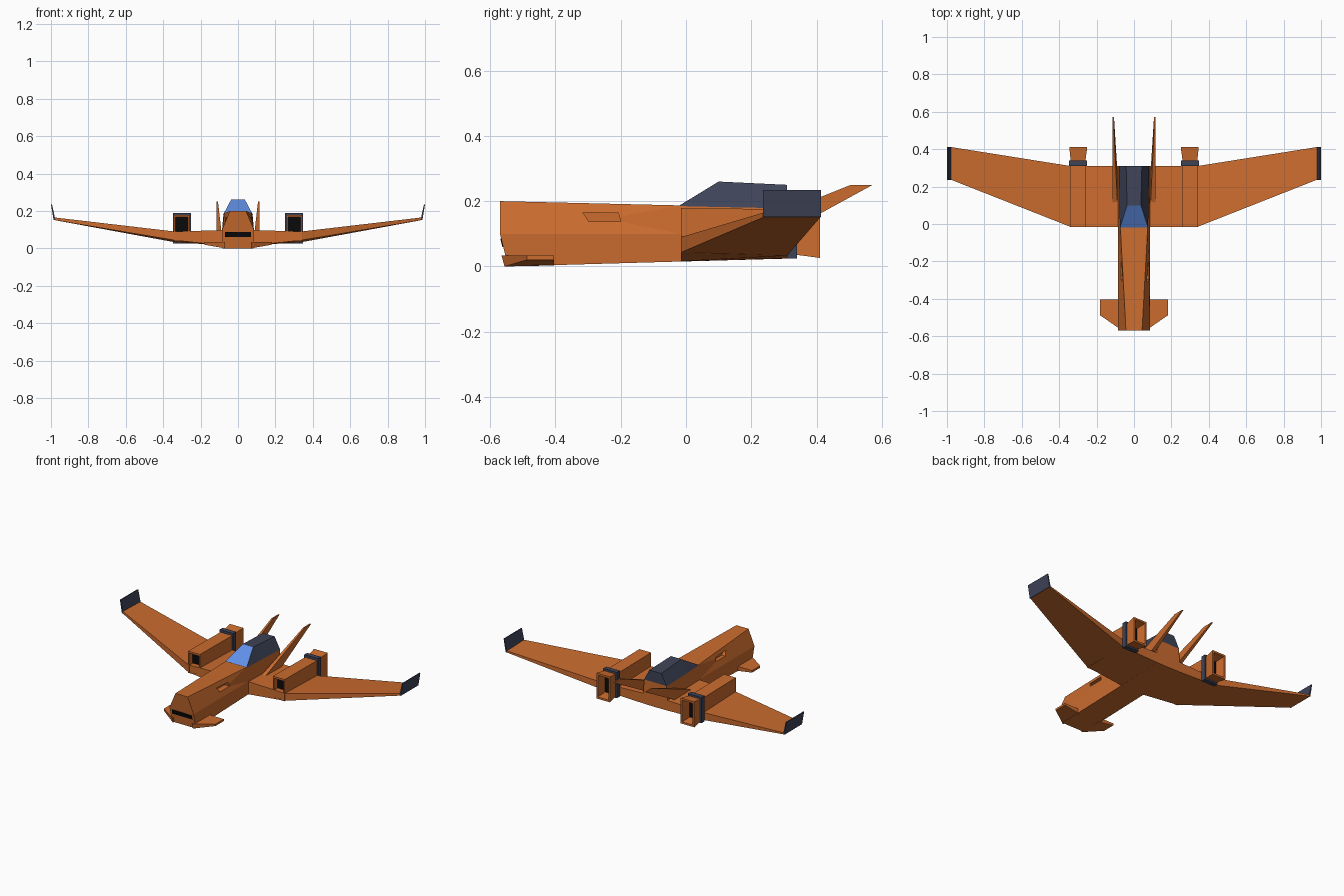
import bpy, bmesh

if "Cube" in bpy.data.objects:
    bpy.data.objects.remove(bpy.data.objects["Cube"])


def material(name, rgb):
    m = bpy.data.materials.new(name)
    m.diffuse_color = (*rgb, 1)
    m.use_nodes = True
    m.node_tree.nodes["Principled BSDF"].inputs["Base Color"].default_value = m.diffuse_color
    return m


ORANGE = material("orange paint", (0.60, 0.15, 0.028))
NAVY = material("dark slate", (0.048, 0.056, 0.095))
BLUE = material("blue glass", (0.12, 0.28, 0.80))
BLACK = material("black opening", (0.003, 0.003, 0.003))


def loft(name, sections, mats, mirror=False, rule=None):
    """Join equal point loops into a closed solid; rule(face) picks the material."""
    bm = bmesh.new()
    rings = [[bm.verts.new(p) for p in s] for s in sections]
    n = len(rings[0])
    for a, b in zip(rings, rings[1:]):
        for i in range(n):
            j = (i + 1) % n
            bm.faces.new((a[i], a[j], b[j], b[i]))
    bm.faces.new(rings[0])
    bm.faces.new(rings[-1])
    bmesh.ops.recalc_face_normals(bm, faces=bm.faces)
    if rule:
        for f in bm.faces:
            f.material_index = rule(f)
    me = bpy.data.meshes.new(name)
    bm.to_mesh(me)
    bm.free()
    for m in mats:
        me.materials.append(m)
    ob = bpy.data.objects.new(name, me)
    bpy.context.collection.objects.link(ob)
    if mirror:
        ob.modifiers.new("mirror", "MIRROR").use_clip = False
    return ob


def rect(x0, x1, z0, z1, y):
    """Rectangle facing along y."""
    return [(x0, y, z0), (x1, y, z0), (x1, y, z1), (x0, y, z1)]


def hull(y_low, y_mid, bottom, top, half_top):
    """Six-sided fuselage section."""
    return [(-0.083, y_low, bottom), (0.083, y_low, bottom),
            (0.085, y_mid, 0.10), (half_top, y_mid, top),
            (-half_top, y_mid, top), (-0.085, y_mid, 0.10)]


# Fuselage with raked chin
fuselage = loft("fuselage", [hull(-0.545, -0.57, 0.0, 0.20, 0.043),
                             hull(-0.02, -0.02, 0.015, 0.187, 0.073),
                             hull(0.31, 0.31, 0.025, 0.18, 0.078)], [ORANGE])

# Side vents recessed into the fuselage
vent = [(-0.317, 0.166), (-0.207, 0.163), (-0.2, 0.137), (-0.297, 0.137)]
cutter = loft("vent_cutter", [[(x, y, z) for y, z in vent] for x in (0.045, 0.12)],
              [ORANGE], mirror=True)
cutter.hide_render = True
cutter.hide_viewport = True
cut = fuselage.modifiers.new("vents", "BOOLEAN")
cut.operation = "DIFFERENCE"
cut.object = cutter

# Nose slot, a thin plate on the raked chin
loft("nose_slot", [[(s * 0.07, y + o, z) for s, y, z in
                    ((-1, -0.5595, 0.06), (1, -0.5595, 0.06), (1, -0.566, 0.086), (-1, -0.566, 0.086))]
                   for o in (-0.003, 0.004)], [BLACK])

# Canopy: blue windscreen in front, slate behind
loft("canopy", [[(-0.075, -0.02, 0.185), (0.075, -0.02, 0.185),
                 (0.0745, -0.018, 0.188), (-0.0745, -0.018, 0.188)],
                [(-0.078, 0.1, 0.182), (0.078, 0.1, 0.182), (0.037, 0.1, 0.26), (-0.037, 0.1, 0.26)],
                [(-0.08, 0.31, 0.178), (0.08, 0.31, 0.178), (0.042, 0.31, 0.25), (-0.042, 0.31, 0.25)]],
     [NAVY, BLUE], rule=lambda f: int(f.normal.y < -0.3 and f.normal.z > 0.3))


# Main wing: flat centre and rising outer panel
def wing(x, front, back, zf0, zf1, zb0, zb1):
    return [(x, front, zf0), (x, back, zb0), (x, back, zb1), (x, front, zf1)]


loft("main_wing", [wing(0, -0.015, 0.31, 0.015, 0.097, 0.024, 0.09),
                   wing(0.085, -0.015, 0.31, 0.016, 0.097, 0.025, 0.09),
                   wing(0.34, -0.015, 0.31, 0.043, 0.09, 0.033, 0.08),
                   wing(0.982, 0.238, 0.412, 0.151, 0.165, 0.151, 0.161)], [ORANGE], mirror=True)

# Upturned wing tips
loft("wing_tip", [[(x, y, z) for x, y in ((i, 0.236), (o, 0.236), (o, 0.413), (i, 0.413))]
                  for i, o, z in ((0.976, 0.986, 0.151), (0.994, 1.0, 0.234))], [NAVY], mirror=True)

# Small nose wings
loft("nose_wing", [[(0.07, -0.556, 0.0), (0.07, -0.405, 0.003), (0.07, -0.405, 0.033), (0.07, -0.565, 0.033)],
                   [(0.183, -0.487, 0.02), (0.183, -0.405, 0.02), (0.183, -0.405, 0.033), (0.183, -0.487, 0.033)]],
     [ORANGE], mirror=True)

# Engine housings with a deep black intake
loft("engine_housing", [rect(0.266, 0.334, 0.048, 0.167, 0.02), rect(0.266, 0.334, 0.048, 0.167, -0.016),
                        rect(0.258, 0.341, 0.04, 0.179, -0.016), rect(0.258, 0.341, 0.035, 0.175, 0.315)],
     [ORANGE, BLACK], mirror=True,
     rule=lambda f: int(f.normal.y < -0.9 and f.calc_center_median().y > 0))

# Collar between housing and nozzle
loft("engine_collar", [rect(0.251, 0.347, 0.025, 0.19, y) for y in (0.31, 0.34)], [NAVY], mirror=True)

# Hollow flared nozzle
loft("engine_nozzle", [rect(0.26, 0.338, 0.036, 0.177, 0.335), rect(0.25, 0.346, 0.026, 0.188, 0.411),
                       rect(0.261, 0.335, 0.038, 0.176, 0.411), rect(0.268, 0.33, 0.046, 0.167, 0.345)],
     [ORANGE, BLACK], mirror=True,
     rule=lambda f: int(f.normal.y > 0.9 and f.calc_center_median().y < 0.35))

# Swept tail fins
loft("tail_fin", [[(0.088, 0.095, 0.085), (0.116, 0.095, 0.085), (0.116, 0.27, 0.085), (0.088, 0.27, 0.085)],
                  [(0.107, 0.505, 0.25), (0.116, 0.505, 0.25), (0.116, 0.572, 0.25), (0.107, 0.572, 0.25)]],
     [ORANGE], mirror=True)
